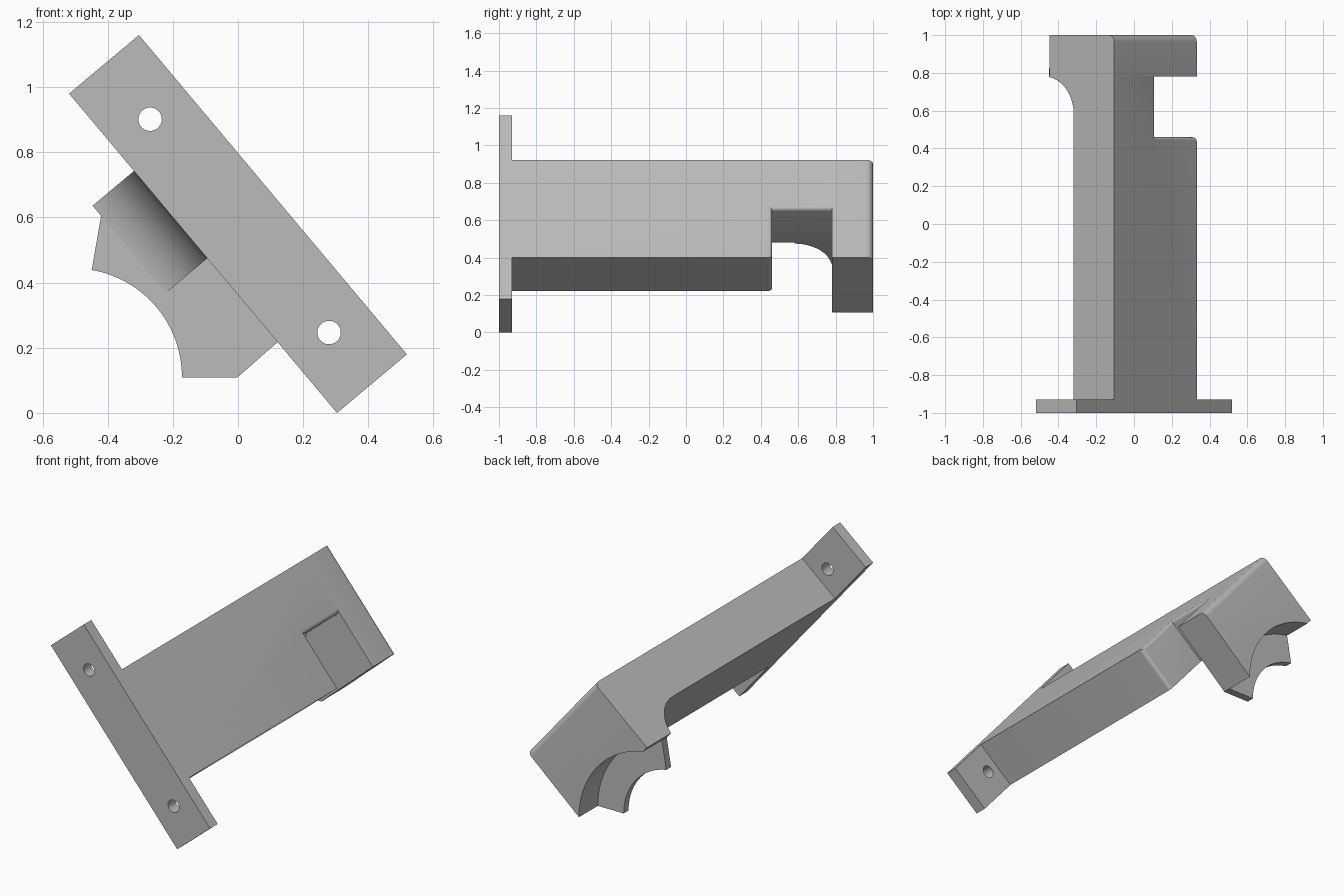
import bpy, bmesh, math
from mathutils import Matrix, Vector

cube = bpy.data.objects.get("Cube")
if cube:
    bpy.data.objects.remove(cube, do_unlink=True)

GREY = (0.5, 0.5, 0.5, 1)
mat = bpy.data.materials.new("plain_grey")
mat.use_nodes = True
mat.diffuse_color = GREY
mat.node_tree.nodes["Principled BSDF"].inputs["Base Color"].default_value = GREY

# Everything is built flat (x across, y along, z thickness), then tilted
TILT = Matrix.Translation((0, 0, 0.58)) @ Matrix.Rotation(math.radians(50), 4, 'Y')
LEFT, RIGHT, NOTCH = -0.33, 0.35, 0.01     # across the arm
HALF, FOOT = 0.14, -0.306                  # arm half thickness, underside of end block
FRONT, GAP, HOOK, END = -0.93, 0.46, 0.78, 1.0
CX, CZ, R_BLOCK, R_LIP = 0.035, -0.69, 0.503, 0.334
SPAN = math.radians(40.2)

PLANES = {
    'xy': lambda p, q, h: (p, q, h),
    'xz': lambda p, q, h: (p, h, q),
    'yz': lambda p, q, h: (h, p, q),
}


def prism(name, points, plane, low, high, round_edges=(), radius=0.03):
    """Extrude a profile; round edges whose ends share the given coordinates."""
    place = PLANES[plane]
    bm = bmesh.new()
    rings = [[bm.verts.new(place(p, q, h)) for p, q in points] for h in (low, high)]
    bm.faces.new(rings[0])
    bm.faces.new(rings[1])
    n = len(points)
    for i in range(n):
        j = (i + 1) % n
        bm.faces.new((rings[0][i], rings[0][j], rings[1][j], rings[1][i]))
    bmesh.ops.recalc_face_normals(bm, faces=bm.faces)

    def chosen(edge):
        return any(all(abs(v.co["xyz".index(a)] - c) < 1e-4
                       for v in edge.verts for a, c in rule.items())
                   for rule in round_edges)
    edges = [e for e in bm.edges if chosen(e)]
    if edges:
        bmesh.ops.bevel(bm, geom=edges, offset=radius, segments=5,
                        profile=0.5, affect='EDGES', clamp_overlap=True)
    mesh = bpy.data.meshes.new(name)
    bm.to_mesh(mesh)
    bm.free()
    mesh.materials.append(mat)
    obj = bpy.data.objects.new(name, mesh)
    bpy.context.collection.objects.link(obj)
    obj.matrix_world = TILT
    return obj


def arc(cx, cy, r, start, end, steps=32):
    return [(cx + r * math.cos(start + (end - start) * i / steps),
             cy + r * math.sin(start + (end - start) * i / steps))
            for i in range(steps + 1)]


def rect(x0, x1, y0, y1):
    return [(x0, y0), (x1, y0), (x1, y1), (x0, y1)]


parts = []

# Mounting flange with two screw holes
flange = prism("mounting_flange", rect(-0.64, 0.64, -HALF, HALF), 'xz', -1, FRONT)
for x in (-0.42, 0.435):
    cutter = prism("hole_cutter", arc(x, 0, 0.036, 0, 2 * math.pi * 31 / 32, 31),
                   'xz', -1.1, FRONT + 0.1)
    cutter.hide_render = True
    mod = flange.modifiers.new("hole", 'BOOLEAN')
    mod.object = cutter
    mod.solver = 'EXACT'
    bpy.context.view_layer.update()
    bpy.context.view_layer.objects.active = flange
    bpy.ops.object.modifier_apply(modifier=mod.name)
    bpy.data.objects.remove(cutter, do_unlink=True)
parts.append(flange)

# Flat arm, notched beside the end block
parts.append(prism("arm", [(LEFT, FRONT), (RIGHT, FRONT), (RIGHT, GAP),
                           (NOTCH, GAP), (NOTCH, HOOK), (LEFT, HOOK)],
                   'xy', -HALF, HALF,
                   [{'x': RIGHT, 'y': GAP}, {'y': GAP, 'z': HALF},
                    {'x': NOTCH, 'z': HALF}], 0.02))

# End block with an arched underside
up = math.pi / 2
parts.append(prism("end_block",
                   [(LEFT, HALF), (LEFT, FOOT)]
                   + arc(CX, CZ, R_BLOCK, up + SPAN, up - SPAN)
                   + [(RIGHT + 0.0001, FOOT), (RIGHT, HALF)][1:],
                   'xz', HOOK, END,
                   [{'y': END, 'z': HALF}], 0.035))

# Thin curved lip below the block
parts.append(prism("saddle_lip",
                   arc(CX, CZ, R_BLOCK + 0.002, up + SPAN, up - SPAN)
                   + arc(CX, CZ, R_LIP, up - SPAN, up + SPAN),
                   'xz', HOOK, HOOK + 0.045))

# Curved web blending the arm into the block
R_WEB = 0.2
stop = math.asin((FOOT + HALF + R_WEB) / R_WEB)
parts.append(prism("web_fillet",
                   arc(HOOK - R_WEB, -HALF - R_WEB, R_WEB, up, stop, 20)
                   + [(HOOK, FOOT), (HOOK, -HALF)],
                   'yz', LEFT, NOTCH + 0.01))

# Smooth the curved surfaces, keep the hard edges
bpy.ops.object.select_all(action='DESELECT')
for obj in parts:
    obj.select_set(True)
bpy.context.view_layer.objects.active = parts[0]
bpy.ops.object.shade_smooth_by_angle(angle=math.radians(30))
